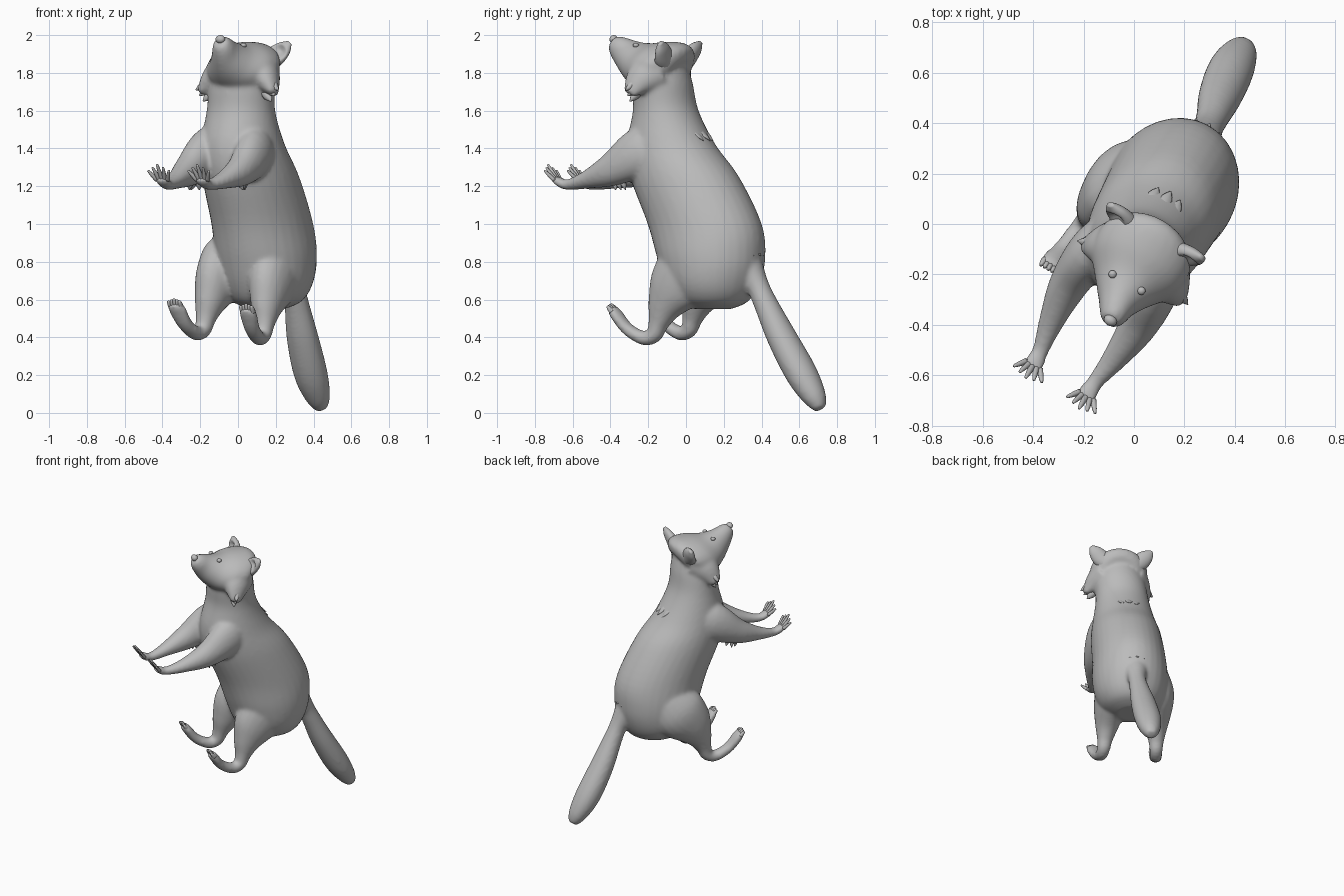
import bpy, bmesh, math, random
from mathutils import Vector

random.seed(4)
if "Cube" in bpy.data.objects:
    bpy.data.objects.remove(bpy.data.objects["Cube"], do_unlink=True)

HEADING = math.radians(-30)
fur = bpy.data.materials.new("fur grey")
fur.use_nodes = True
fur.diffuse_color = (0.5, 0.5, 0.5, 1)
shader = fur.node_tree.nodes["Principled BSDF"]
shader.inputs["Base Color"].default_value = fur.diffuse_color
shader.inputs["Roughness"].default_value = 0.8


def blend(a, b, c, d, t):
    """Catmull-Rom step between tuples b and c."""
    return [0.5 * (2 * q + (r - p) * t + (2 * p - 5 * q + 4 * r - s) * t * t
                   + (3 * q - p - 3 * r + s) * t ** 3) for p, q, r, s in zip(a, b, c, d)]


def loft(bm, rings, axis=None, sides=20, steps=5):
    """Skin elliptical rings (x, y, z, half width, half depth) along a smooth path."""
    last = len(rings) - 1
    path = []
    for i in range(last):
        ends = [rings[max(0, i - 1)], rings[i], rings[i + 1], rings[min(last, i + 2)]]
        path += [blend(*ends, k / steps) for k in range(steps)]
    path.append(rings[-1])
    loops = []
    for i, ring in enumerate(path):
        before, after = path[max(0, i - 1)], path[min(len(path) - 1, i + 1)]
        along = Vector(axis) if axis else Vector(after[:3]) - Vector(before[:3])
        along.normalize()
        side = (Vector((1, 0, 0)) - along * along.x).normalized()
        up = along.cross(side)
        loop = []
        for k in range(sides):
            a = math.tau * k / sides
            loop.append(bm.verts.new(Vector(ring[:3]) + side * math.cos(a) * ring[3]
                                     + up * math.sin(a) * ring[4]))
        loops.append(loop)
    for low, high in zip(loops, loops[1:]):
        for k in range(sides):
            n = (k + 1) % sides
            bm.faces.new((low[k], low[n], high[n], high[k]))
    bm.faces.new(loops[0][::-1])
    bm.faces.new(loops[-1])


def finish(name, bm):
    bmesh.ops.recalc_face_normals(bm, faces=bm.faces)
    mesh = bpy.data.meshes.new(name)
    bm.to_mesh(mesh)
    bm.free()
    mesh.materials.append(fur)
    mesh.shade_smooth()
    obj = bpy.data.objects.new(name, mesh)
    obj.rotation_euler.z = HEADING
    bpy.context.collection.objects.link(obj)
    return obj


def sided(rings, sign, centre, lift=0):
    return [(centre + sign * r[0], r[1], r[2] + lift, *r[3:]) for r in rings]


def spike(bm, base, tip, width, depth, point=0.1):
    """Tapering tuft, finger or toe between two points."""
    b, t = Vector(base), Vector(tip)
    loft(bm, [(*b, width, depth), (*b.lerp(t, 0.6), width * 0.8, depth * 0.8),
              (*t, width * point, depth * point)], sides=8, steps=3)


BODY_X, HEAD_X, ARM_X, LEG_X = 0.062, 0.092, 0.055, 0.015
LEG_LIFT = {1: -0.006, -1: 0.02}

torso = [(BODY_X, 0.20, 0.55, 0.09, 0.10), (BODY_X, 0.20, 0.59, 0.18, 0.19),
         (BODY_X, 0.20, 0.68, 0.238, 0.25), (BODY_X, 0.19, 0.82, 0.26, 0.295),
         (BODY_X, 0.15, 1.0, 0.252, 0.317), (BODY_X, 0.027, 1.25, 0.24, 0.303),
         (BODY_X, -0.055, 1.42, 0.215, 0.242), (0.067, -0.085, 1.6, 0.185, 0.17),
         (0.082, -0.095, 1.75, 0.175, 0.152), (HEAD_X, -0.07, 1.86, 0.13, 0.10)]
head = [(HEAD_X, 0.0, 1.79, 0.12, 0.11), (HEAD_X, -0.025, 1.805, 0.165, 0.155),
        (HEAD_X, -0.08, 1.822, 0.20, 0.172), (HEAD_X, -0.16, 1.845, 0.185, 0.15),
        (HEAD_X, -0.24, 1.865, 0.125, 0.114), (0.098, -0.305, 1.902, 0.08, 0.085),
        (0.108, -0.355, 1.942, 0.056, 0.06), (0.11, -0.382, 1.965, 0.038, 0.036)]
arm = [(0.08, 0.0, 1.42, 0.07, 0.10), (0.14, -0.15, 1.385, 0.095, 0.135),
       (0.16, -0.33, 1.288, 0.079, 0.09), (0.145, -0.50, 1.232, 0.051, 0.047),
       (0.125, -0.62, 1.208, 0.034, 0.029), (0.122, -0.675, 1.225, 0.043, 0.024),
       (0.122, -0.70, 1.245, 0.041, 0.017)]
leg = [(0.12, 0.19, 0.86, 0.10, 0.14), (0.15, 0.12, 0.765, 0.122, 0.185),
       (0.163, 0.04, 0.67, 0.11, 0.16), (0.172, -0.02, 0.57, 0.082, 0.10),
       (0.18, -0.055, 0.48, 0.055, 0.056), (0.184, -0.08, 0.42, 0.046, 0.044),
       (0.192, -0.14, 0.402, 0.043, 0.038), (0.205, -0.23, 0.45, 0.044, 0.033),
       (0.217, -0.29, 0.525, 0.051, 0.03), (0.22, -0.315, 0.56, 0.044, 0.023)]
tail = [(0.062, 0.40, 0.79, 0.10, 0.09), (0.063, 0.47, 0.68, 0.064, 0.062),
        (0.058, 0.52, 0.58, 0.066, 0.063), (0.042, 0.61, 0.40, 0.087, 0.077),
        (0.028, 0.72, 0.21, 0.092, 0.083), (0.026, 0.80, 0.085, 0.069, 0.063),
        (0.027, 0.838, 0.02, 0.034, 0.032)]
ruff = [(0.10, -0.09, 1.81, 0.10, 0.12), (0.165, -0.135, 1.755, 0.07, 0.085),
        (0.225, -0.165, 1.69, 0.02, 0.035)]

# Fused body: torso, head, limbs and tail
bm = bmesh.new()
loft(bm, torso, axis=(0, 0, 1), sides=32)
loft(bm, head, axis=(0, -0.8, 0.6), sides=28)
loft(bm, tail)
for sign in (1, -1):
    loft(bm, sided(arm, sign, ARM_X))
    loft(bm, sided(leg, sign, LEG_X, LEG_LIFT[sign]))
    loft(bm, sided(ruff, sign, HEAD_X))
body = finish("body", bm)
remesh = body.modifiers.new("fuse", "REMESH")
remesh.mode = "VOXEL"
remesh.voxel_size = 0.011
remesh.use_smooth_shade = True
soften = body.modifiers.new("soften", "SMOOTH")
soften.factor = 0.5
soften.iterations = 12

# Lower jaw, leaving a crease for the mouth
bm = bmesh.new()
loft(bm, [(HEAD_X, -0.22, 1.78, 0.09, 0.05), (0.097, -0.30, 1.835, 0.06, 0.04),
          (0.105, -0.355, 1.892, 0.036, 0.026), (0.108, -0.373, 1.915, 0.014, 0.014)])
finish("lower_jaw", bm)


def ball(name, centre, size):
    bm = bmesh.new()
    bmesh.ops.create_uvsphere(bm, u_segments=16, v_segments=10, radius=1)
    bmesh.ops.scale(bm, verts=bm.verts, vec=size)
    bmesh.ops.translate(bm, verts=bm.verts, vec=centre)
    return finish(name, bm)


ball("nose", (0.11, -0.378, 1.978), (0.027, 0.022, 0.022))

for sign, label in ((1, "left"), (-1, "right")):
    ball(label + "_eye", (HEAD_X + sign * 0.066, -0.215, 1.946), (0.016, 0.016, 0.013))

    # Ear: a rounded leaf with a scooped front
    bm = bmesh.new()
    loft(bm, sided([(0.095, -0.02, 1.85, 0.055, 0.05), (0.145, -0.005, 1.893, 0.06, 0.04),
                    (0.185, 0.01, 1.93, 0.045, 0.028), (0.213, 0.02, 1.96, 0.014, 0.01)],
                   sign, HEAD_X), sides=24)
    scoop = Vector((HEAD_X + sign * 0.165, -0.03, 1.912))
    for v in bm.verts:
        if v.co.y < 0.005:
            v.co.y += 0.045 * max(0, 1 - (v.co - scoop).length / 0.05)
    finish(label + "_ear", bm)

    # Fingers spread upward from the palm
    bm = bmesh.new()
    for k in range(-2, 3):
        x = ARM_X + sign * 0.122
        reach = 0.008 * abs(k)
        spike(bm, (x + k * 0.016, -0.685, 1.232),
              (x + k * 0.032, -0.742 + reach, 1.315 - 2 * reach), 0.013, 0.012, 0.45)
    finish(label + "_fingers", bm)

    # Short toes along the end of the foot
    bm = bmesh.new()
    for k in range(-2, 3):
        x, z = LEG_X + sign * 0.22, LEG_LIFT[sign]
        spike(bm, (x + k * 0.015, -0.30, 0.54 + z),
              (x + k * 0.017, -0.325, 0.583 - 0.006 * abs(k) + z), 0.014, 0.016, 0.5)
    finish(label + "_toes", bm)

    # Ragged fur at cheek and elbow
    bm = bmesh.new()
    for k in range(3):
        spike(bm, (HEAD_X + sign * (0.17 - 0.01 * k), -0.14, 1.76 - 0.025 * k),
              (HEAD_X + sign * (0.252 - 0.022 * k), -0.17, 1.71 - 0.03 * k), 0.03, 0.025)
    elbow = ARM_X + sign * 0.16
    for k in range(3):
        spike(bm, (elbow + random.uniform(-0.03, 0.03), -0.28 - 0.025 * k, 1.25),
              (elbow + random.uniform(-0.03, 0.03), -0.26 - 0.025 * k, 1.18), 0.024, 0.016)
    finish(label + "_fur_tufts", bm)

# Tufts lying down the spine, one row per position and height
bm = bmesh.new()
for y, z in ((0.155, 1.47), (0.275, 1.27), (0.465, 0.86)):
    for k in (-1, 0, 1):
        x, lift = BODY_X + k * 0.05, 0.012 * abs(k)
        spike(bm, (x, y - 0.05 - lift, z + 0.04), (x, y + 0.03 - lift, z - 0.03), 0.03, 0.01)
finish("back_fur_tufts", bm)
